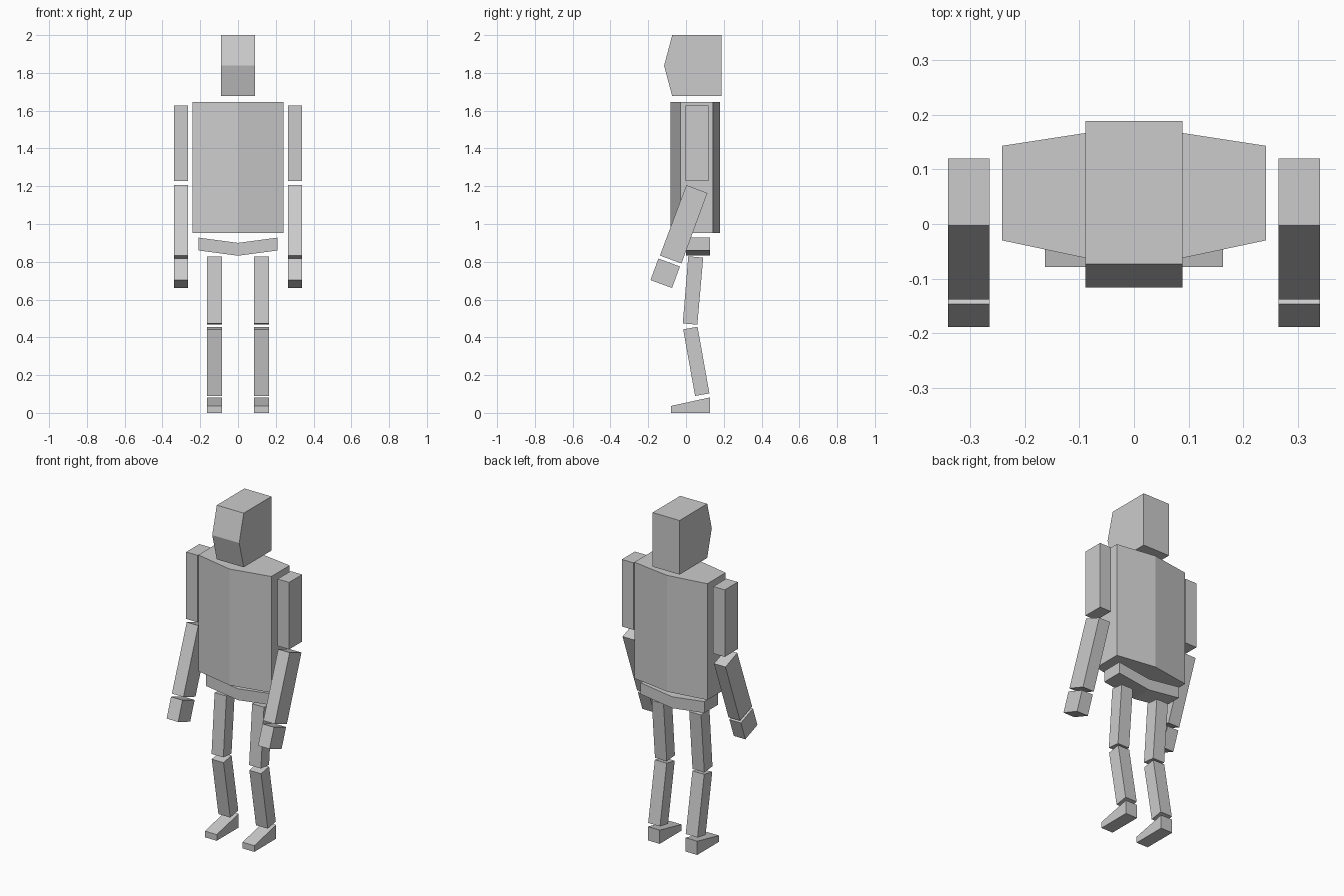
import bpy
import bmesh
from mathutils import Vector

cube = bpy.data.objects.get("Cube")
if cube:
    bpy.data.objects.remove(cube, do_unlink=True)

grey = bpy.data.materials.new("light_grey")
grey.use_nodes = True
colour = (0.6, 0.6, 0.6, 1)
grey.diffuse_color = colour
grey.node_tree.nodes["Principled BSDF"].inputs["Base Color"].default_value = colour

# How a 2D outline point and a depth map to x, y, z for each extrusion axis
AXES = {
    "x": lambda a, b, d: (d, a, b),
    "y": lambda a, b, d: (a, d, b),
    "z": lambda a, b, d: (a, b, d),
}


def prism(name, outline, axis, start, end):
    """Extrude a flat outline along an axis from start to end."""
    bm = bmesh.new()
    place = AXES[axis]
    face = bm.faces.new([bm.verts.new(place(a, b, start)) for a, b in outline])
    result = bmesh.ops.extrude_face_region(bm, geom=[face])
    moved = [v for v in result["geom"] if isinstance(v, bmesh.types.BMVert)]
    bmesh.ops.translate(bm, verts=moved, vec=Vector(place(0, 0, end - start)))
    bmesh.ops.recalc_face_normals(bm, faces=bm.faces)
    mesh = bpy.data.meshes.new(name)
    bm.to_mesh(mesh)
    bm.free()
    mesh.materials.append(grey)
    obj = bpy.data.objects.new(name, mesh)
    bpy.context.collection.objects.link(obj)
    return obj


def limb_pair(name, outline, inner, outer):
    """Make a left and a right limb part from one side outline."""
    prism("left_" + name, outline, "x", inner, outer)
    prism("right_" + name, outline, "x", -outer, -inner)


# Head with a pointed face
prism("head", [(0.188, 1.677), (0.188, 2), (-0.073, 2), (-0.116, 1.838),
               (-0.073, 1.677)], "x", -0.089, 0.089)

# Torso with ridges down the chest and back
prism("torso", [(0.241, -0.03), (0.241, 0.143), (0, 0.18), (-0.241, 0.143),
                (-0.241, -0.03), (0, -0.081)], "z", 0.952, 1.646)

# V-shaped pelvis
prism("pelvis", [(0.21, 0.86), (0.21, 0.928), (0, 0.9), (-0.21, 0.928),
                 (-0.21, 0.86), (0, 0.832)], "y", 0, 0.127)

# Arms
ARM = (0.264, 0.34)
limb_pair("upper_arm", [(-0.003, 1.227), (0.12, 1.227), (0.12, 1.627),
                        (-0.003, 1.627)], *ARM)
limb_pair("forearm", [(0.002, 1.206), (0.113, 1.164), (-0.024, 0.791),
                      (-0.138, 0.833)], *ARM)
limb_pair("hand", [(-0.146, 0.817), (-0.032, 0.775), (-0.074, 0.661),
                   (-0.188, 0.703)], *ARM)

# Legs
LEG = (0.085, 0.163)
limb_pair("thigh", [(0.012, 0.829), (0.091, 0.822), (0.06, 0.467),
                    (-0.017, 0.474)], *LEG)
limb_pair("shin", [(-0.015, 0.442), (0.061, 0.456), (0.124, 0.103),
                   (0.048, 0.09)], *LEG)
limb_pair("foot", [(-0.079, 0), (0.127, 0), (0.127, 0.082),
                   (-0.079, 0.037)], *LEG)
